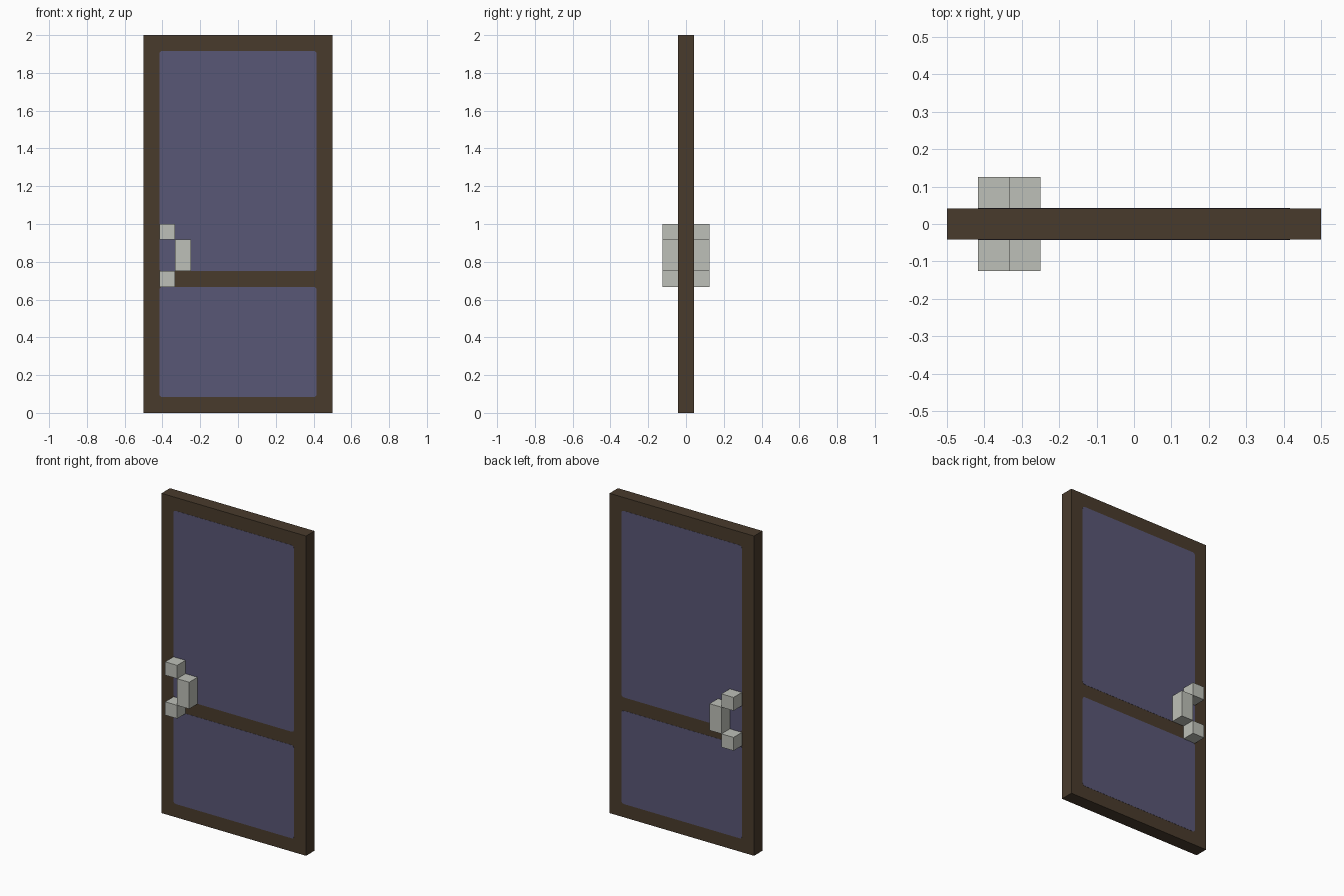
import bpy
import bmesh
from mathutils import Matrix, Vector

cube = bpy.data.objects.get("Cube")
if cube:
    bpy.data.objects.remove(cube, do_unlink=True)

U = 1 / 12      # one grid unit; the door is 12 wide, 24 high, 1 thick
PROUD = 0.001   # how far the panes stand out of the slab


def linear(c):
    c /= 255
    return c / 12.92 if c <= 0.04045 else ((c + 0.055) / 1.055) ** 2.4


def material(name, rgb):
    colour = [linear(c) for c in rgb] + [1]
    mat = bpy.data.materials.new(name)
    mat.use_nodes = True
    mat.diffuse_color = colour
    bsdf = next(n for n in mat.node_tree.nodes if n.type == 'BSDF_PRINCIPLED')
    bsdf.inputs["Base Color"].default_value = colour
    bsdf.inputs["Roughness"].default_value = 0.8
    return mat


def box(name, low, high, mat, corner=0):
    """Box between two corners; corner rounds the edges that run along y."""
    low, high = Vector(low), Vector(high)
    bm = bmesh.new()
    bmesh.ops.create_cube(bm, size=1, matrix=Matrix.Translation((low + high) / 2)
                          @ Matrix.Diagonal((*(high - low), 1)))
    if corner:
        edges = [e for e in bm.edges
                 if abs((e.verts[0].co - e.verts[1].co).normalized().y) > 0.9]
        bmesh.ops.bevel(bm, geom=edges, offset=corner, segments=3,
                        profile=0.5, affect='EDGES')
    mesh = bpy.data.meshes.new(name)
    bm.to_mesh(mesh)
    bm.free()
    mesh.materials.append(mat)
    obj = bpy.data.objects.new(name, mesh)
    bpy.context.scene.collection.objects.link(obj)
    return obj


wood = material("dark brown wood", (73, 59, 44))
glass = material("slate violet pane", (89, 87, 118))
metal = material("pale grey metal", (190, 192, 184))

# Door slab
box("door_frame", (-6 * U, -U / 2, 0), (6 * U, U / 2, 24 * U), wood)

# Panes, showing on both faces
depth = U / 2 + PROUD
for name, z0, z1 in (("lower_pane", 1, 8), ("upper_pane", 9, 23)):
    box(name, (-5 * U, -depth, z0 * U), (5 * U, depth, z1 * U), glass, corner=0.016)

# Handles: two mounts and an offset grip on each face
for side, y0, y1 in (("front", -1.5, -0.5), ("back", 0.5, 1.5)):
    for part, x, z0, z1 in (("lower_mount", -5, 8, 9),
                            ("grip", -4, 9, 11),
                            ("upper_mount", -5, 11, 12)):
        box(f"{side}_handle_{part}", (x * U, y0 * U, z0 * U),
            ((x + 1) * U, y1 * U, z1 * U), metal)
